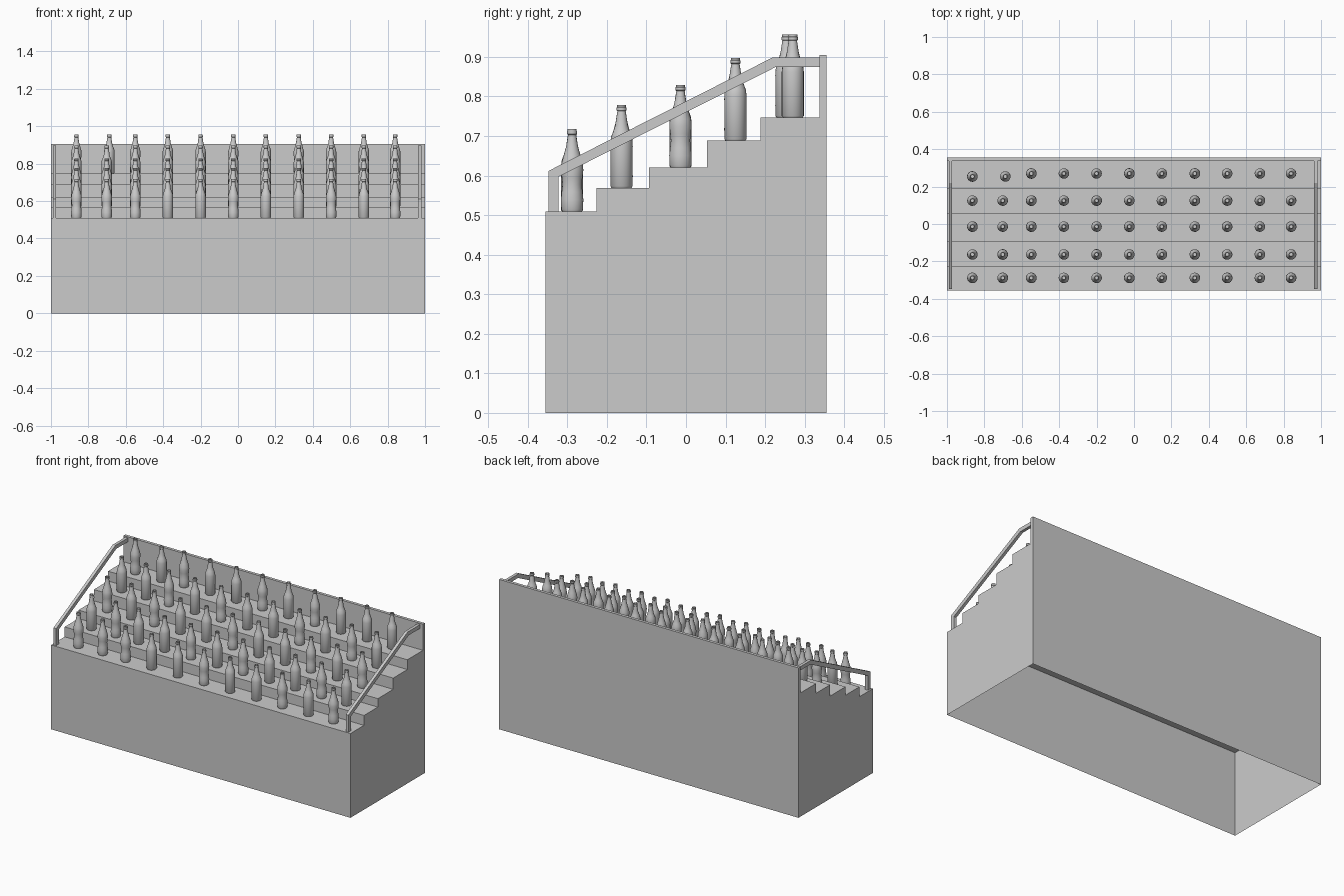
import bpy, bmesh, math, random

if "Cube" in bpy.data.objects:
    bpy.data.objects.remove(bpy.data.objects["Cube"])

random.seed(4)


def finish(bm, name, smooth=False):
    bmesh.ops.recalc_face_normals(bm, faces=bm.faces)
    mesh = bpy.data.meshes.new(name)
    bm.to_mesh(mesh)
    bm.free()
    ob = bpy.data.objects.new(name, mesh)
    bpy.context.collection.objects.link(ob)
    if smooth:
        bpy.context.view_layer.objects.active = ob
        ob.select_set(True)
        bpy.ops.object.shade_smooth_by_angle(angle=math.radians(40))
        ob.select_set(False)
    return ob


def side_profile(name, pts, x0, x1, open_bottom=False):
    """Extrude a (y, z) outline along x."""
    bm = bmesh.new()
    a = [bm.verts.new((x0, y, z)) for y, z in pts]
    b = [bm.verts.new((x1, y, z)) for y, z in pts]
    bm.faces.new(a)
    bm.faces.new(b[::-1])
    n = len(pts)
    for i in range(n):
        j = (i + 1) % n
        if open_bottom and pts[i][1] == 0 and pts[j][1] == 0:
            continue
        bm.faces.new((a[i], b[i], b[j], a[j]))
    return finish(bm, name)


# stepped display counter: hollow shell, open underneath
steps = [(-0.355, 0.509), (-0.226, 0.569), (-0.094, 0.62), (0.053, 0.688), (0.188, 0.747)]
ends = [s[0] for s in steps[1:]] + [0.337]
outline = [(-0.355, 0)]
for (y, z), y_end in zip(steps, ends):
    outline += [(y, z), (y_end, z)]
outline += [(0.337, 0.905), (0.355, 0.905), (0.355, 0)]
side_profile("stepped_counter", outline, -1, 1, open_bottom=True)

# side handrails
rail = [(-0.347, 0.509), (-0.347, 0.612), (0.218, 0.898), (0.337, 0.898),
        (0.337, 0.875), (0.228, 0.875), (-0.322, 0.597), (-0.322, 0.509)]
side_profile("left_handrail", rail, -0.99, -0.972)
side_profile("right_handrail", rail, 0.963, 0.981)

# bottle profiles (radius, height), ending inside the open mouth
mouth = [(0.0105, 0.194), (0.0125, 0.196), (0.0125, 0.203), (0.0115, 0.204),
         (0.0115, 0.209), (0.0075, 0.209), (0.0075, 0.19)]
straight = [(0.025, 0), (0.028, 0.004), (0.028, 0.115), (0.0265, 0.128),
            (0.021, 0.143), (0.016, 0.158), (0.0135, 0.175)] + mouth
curvy = [(0.025, 0), (0.0275, 0.006), (0.0285, 0.03), (0.0265, 0.05), (0.0245, 0.068),
         (0.026, 0.085), (0.0285, 0.105), (0.027, 0.122), (0.021, 0.143),
         (0.0155, 0.163), (0.012, 0.182)] + mouth


def bottle_mesh(name, profile, sides=20):
    bm = bmesh.new()
    rings = [[bm.verts.new((r * math.cos(2 * math.pi * k / sides),
                            r * math.sin(2 * math.pi * k / sides), z))
              for k in range(sides)] for r, z in profile]
    for lo, hi in zip(rings, rings[1:]):
        for k in range(sides):
            m = (k + 1) % sides
            bm.faces.new((lo[k], lo[m], hi[m], hi[k]))
    bm.faces.new(rings[0][::-1])
    bm.faces.new(rings[-1])
    return finish(bm, name, smooth=True)


kinds = {"s": bottle_mesh("straight_bottle", straight),
         "c": bottle_mesh("curvy_bottle", curvy)}
columns = [-0.864, -0.702, -0.549, -0.375, -0.2, -0.025, 0.149, 0.325, 0.498, 0.673, 0.84]
row_y = [-0.288, -0.163, -0.014, 0.125, 0.27]
row_kinds = ["cccsscsscsc", "scsscscsscs", "cscsscsscsc", "sscscsscscs", "cscsscscsss"]

# five rows of bottles standing on the steps
used = set()
for (_, z), y, pattern in zip(steps, row_y, row_kinds):
    for i, (x, kind) in enumerate(zip(columns, pattern)):
        ob = kinds[kind]
        if kind in used:
            ob = ob.copy()
            bpy.context.collection.objects.link(ob)
        used.add(kind)
        back_left = y > 0.2 and i < 2
        ob.location = (x + (0.014 if back_left and i == 1 else 0),
                       y - (0.016 if back_left else 0), z)
        ob.rotation_euler.z = random.uniform(0, 6.28)
